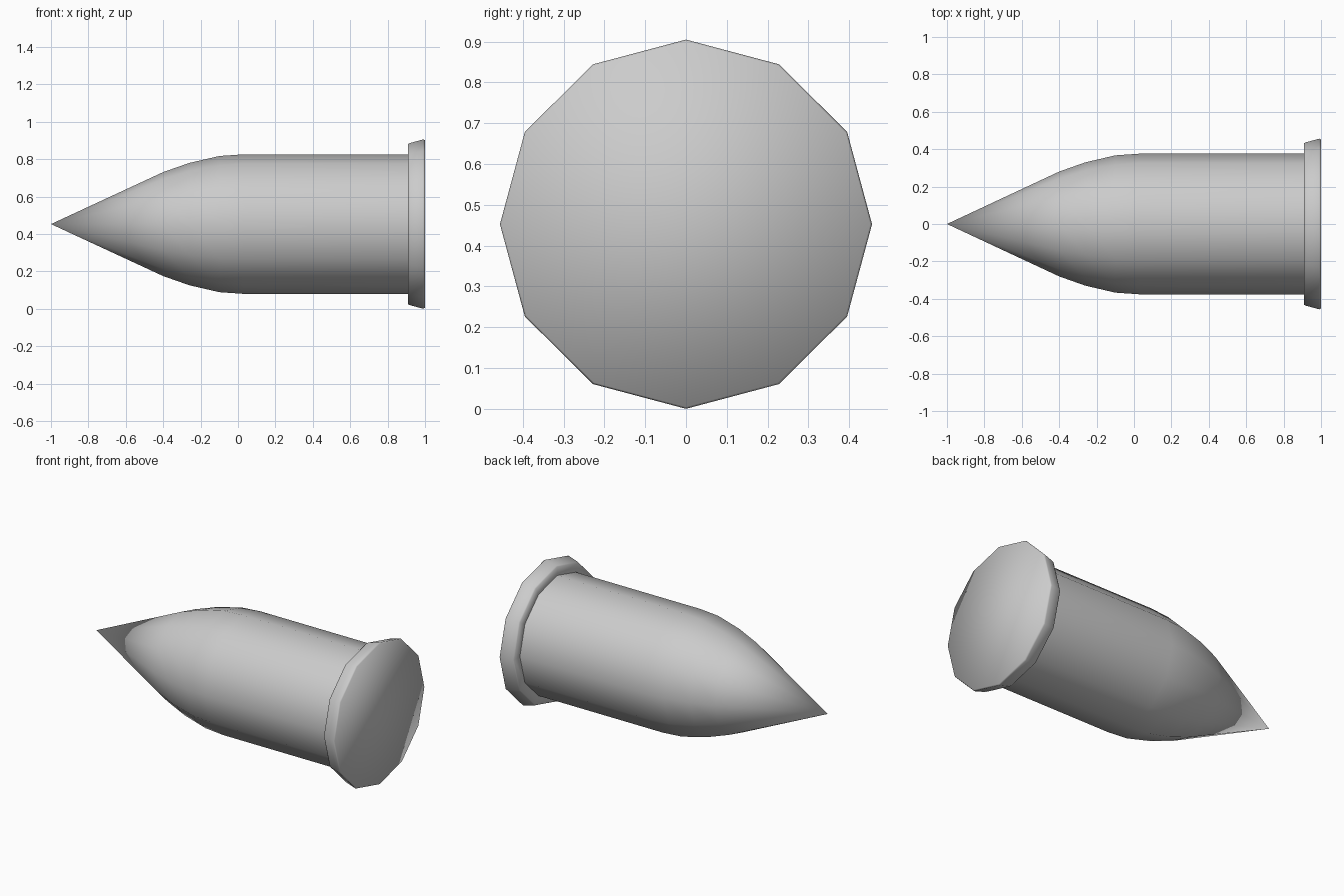
import bpy, bmesh, math

if "Cube" in bpy.data.objects:
    bpy.data.objects.remove(bpy.data.objects["Cube"])

SIDES = 12
CENTRE_Z = 0.4525
Y_SCALE = 1.008


def lathe(name, profile, cap_end=False):
    """Turn an (x, radius) profile around the long x axis."""
    bm = bmesh.new()
    rings = []
    for x, r in profile:
        if r == 0:
            rings.append([bm.verts.new((x, 0, CENTRE_Z))])
            continue
        ring = []
        for i in range(SIDES):
            a = 2 * math.pi * i / SIDES
            ring.append(bm.verts.new((x, r * Y_SCALE * math.cos(a),
                                      CENTRE_Z + r * math.sin(a))))
        rings.append(ring)
    for a, b in zip(rings, rings[1:]):
        for i in range(SIDES):
            j = (i + 1) % SIDES
            if len(a) == 1:
                bm.faces.new((a[0], b[j], b[i]))
            else:
                bm.faces.new((a[i], a[j], b[j], b[i]))
    if cap_end:
        bm.faces.new(rings[-1])
    bmesh.ops.recalc_face_normals(bm, faces=bm.faces)
    for f in bm.faces:
        f.smooth = True
    mesh = bpy.data.meshes.new(name)
    bm.to_mesh(mesh)
    bm.free()
    obj = bpy.data.objects.new(name, mesh)
    bpy.context.collection.objects.link(obj)
    return obj


# Pointed nose blending into a straight barrel
lathe("pointed_body", [(-1, 0), (-0.4, 0.278), (-0.26, 0.327), (-0.1, 0.364),
                       (0.03, 0.373), (0.91, 0.373)])

# Flared rim with a softened edge and a flat closed end
lathe("end_flange", [(0.91, 0.373), (0.91, 0.429), (0.918, 0.433),
                     (0.99, 0.4525), (1.0, 0.448)], cap_end=True)
